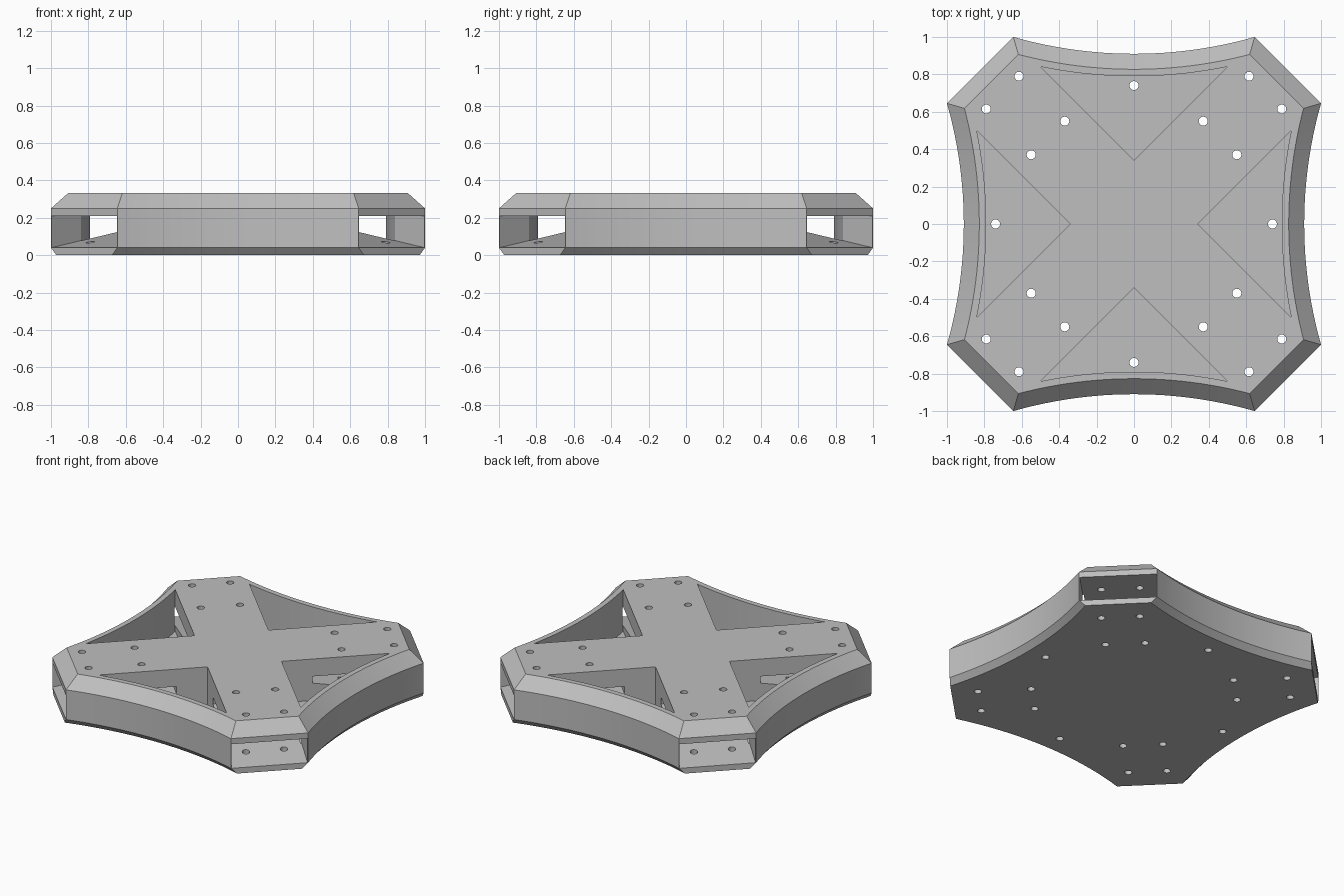
import bpy, bmesh, math
from mathutils import Matrix, Vector

cube = bpy.data.objects.get("Cube")
if cube:
    bpy.data.objects.remove(cube, do_unlink=True)

HEIGHT, FLOOR, CEILING = 0.333, 0.04, 0.21
DIAGONAL = 1.645               # x + y on the cut corners
SAG, HALF = 0.09, 0.645        # concave side arc
RADIUS = (HALF**2 + SAG**2) / (2 * SAG)
CENTRE = 1 - SAG + RADIUS
QUARTERS = [Matrix.Rotation(i * math.pi / 2, 4, 'Z') for i in range(4)]

grey = bpy.data.materials.new("light_grey")
grey.use_nodes = True
colour = (0.52, 0.52, 0.52, 1)
grey.diffuse_color = colour
grey.node_tree.nodes["Principled BSDF"].inputs["Base Color"].default_value = colour


def arc_y(x, inset):
    return CENTRE - math.sqrt((RADIUS + inset)**2 - x * x)


def side_arc(inset, half, steps=24):
    """Points of the concave back side, from right to left."""
    xs = [half * (1 - 2 * i / steps) for i in range(steps + 1)]
    return [Vector((x, arc_y(x, inset), 0)) for x in xs]


def outline(side_inset, corner_inset):
    """Whole plate outline: four concave sides joined by straight corners."""
    low, high = 0, 1
    for _ in range(40):
        mid = (low + high) / 2
        if mid + arc_y(mid, side_inset) < DIAGONAL - corner_inset * math.sqrt(2):
            low = mid
        else:
            high = mid
    return [q @ p for q in QUARTERS for p in side_arc(side_inset, low)]


def loft(bm, loops):
    """Closed solid through stacked loops."""
    rings = [[bm.verts.new(p) for p in loop] for loop in loops]
    n = len(rings[0])
    for a, b in zip(rings, rings[1:]):
        for i in range(n):
            j = (i + 1) % n
            bm.faces.new((a[i], a[j], b[j], b[i]))
    bm.faces.new(rings[0][::-1])
    bm.faces.new(rings[-1])


def lift(points, z):
    return [Vector((p.x, p.y, z)) for p in points]


def make(name, bm):
    bmesh.ops.recalc_face_normals(bm, faces=bm.faces[:])
    mesh = bpy.data.meshes.new(name)
    bm.to_mesh(mesh)
    bm.free()
    mesh.materials.append(grey)
    obj = bpy.data.objects.new(name, mesh)
    bpy.context.collection.objects.link(obj)
    return obj


# Plate body with bevelled rims
bm = bmesh.new()
loft(bm, [lift(outline(0.035, 0), 0), lift(outline(0, 0), FLOOR),
          lift(outline(0, 0), 0.25), lift(outline(0.083, 0.085), HEIGHT)])
body = make("frame_body", bm)

# Triangular pockets, open at the top
bm = bmesh.new()
for q in QUARTERS:
    plan = [q @ p for p in side_arc(0.12, 0.5) + [Vector((0, 0.34, 0))]]
    loft(bm, [lift(plan, FLOOR), lift(plan, HEIGHT + 0.1)])
pockets = make("pocket_cutter", bm)

# Arm sockets: sloping floor, flat ceiling, open at each corner
bm = bmesh.new()
reach, slope, half_width = DIAGONAL / math.sqrt(2), 0.17, 0.35 / math.sqrt(2)
profile = [(-0.1, FLOOR - 0.1 * slope), (0.72, FLOOR + 0.72 * slope),
           (0.72, CEILING), (-0.1, CEILING)]
for q in QUARTERS:
    turn = q @ Matrix.Rotation(math.pi / 4, 4, 'Z')
    loft(bm, [[turn @ Vector((reach - d, w, z)) for d, z in profile]
              for w in (-half_width, half_width)])
sockets = make("socket_cutter", bm)

# Bolt holes right through
bm = bmesh.new()
for q in QUARTERS:
    for x, y in [(0, 0.74), (0.615, 0.79), (0.79, 0.615), (0.37, 0.55), (0.55, 0.37)]:
        place = q @ Matrix.Translation((x, y, HEIGHT / 2))
        bmesh.ops.create_cone(bm, cap_ends=True, segments=24, radius1=0.024,
                              radius2=0.024, depth=1, matrix=place)
holes = make("hole_cutter", bm)

# Cut everything and keep the result
cutters = [pockets, sockets, holes]
for cutter in cutters:
    cutter.hide_render = True
    mod = body.modifiers.new(cutter.name, 'BOOLEAN')
    mod.operation, mod.solver, mod.object = 'DIFFERENCE', 'EXACT', cutter
bpy.context.view_layer.update()
graph = bpy.context.evaluated_depsgraph_get()
result = bpy.data.meshes.new_from_object(body.evaluated_get(graph))
body.modifiers.clear()
body.data = result
for cutter in cutters:
    bpy.data.objects.remove(cutter, do_unlink=True)

bpy.ops.object.select_all(action='DESELECT')
body.select_set(True)
bpy.context.view_layer.objects.active = body
bpy.ops.object.shade_smooth_by_angle(angle=math.radians(25))
